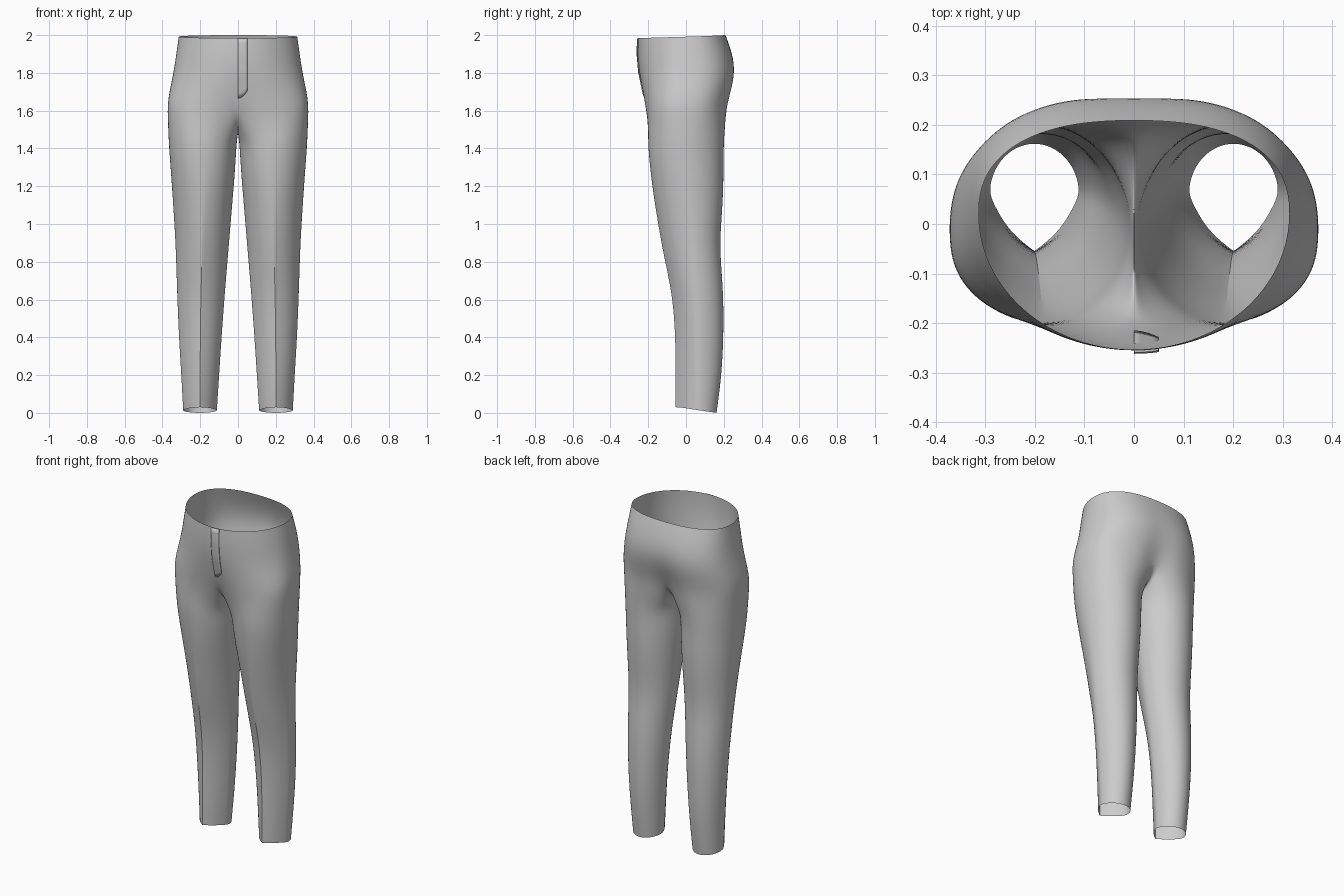
import bpy, bmesh, math

cube = bpy.data.objects.get("Cube")
if cube:
    bpy.data.objects.remove(cube)

cloth = bpy.data.materials.new("grey_cloth")
cloth.use_nodes = True
GREY = (0.6, 0.6, 0.6, 1)
cloth.diffuse_color = GREY
cloth.node_tree.nodes["Principled BSDF"].inputs["Base Color"].default_value = GREY

# Leg sections: height, inner x, outer x, front y, back y, middle y, crease
LEG = [(0.0, .11, .292, -.055, .163, .06, .6),
       (0.2, .098, .302, -.056, .19, .06, .6),
       (0.4, .085, .315, -.056, .2, .06, .55),
       (0.6, .07, .323, -.07, .2, .05, .5),
       (0.75, .058, .328, -.1, .19, .04, .4),
       (0.9, .045, .333, -.132, .18, .03, .35),
       (1.05, .033, .342, -.158, .192, .02, .25),
       (1.2, .02, .352, -.182, .2, .01, .12),
       (1.32, .012, .36, -.194, .2, 0, 0),
       (1.42, .006, .368, -.203, .202, -.01, 0)]

# Hip sections: height, half width, front y, back y, middle y,
# front roundness, back roundness, cleft depth
HIP = [(1.62, .376, -.222, .226, -.02, 2.5, 2.6, .04),
       (1.70, .365, -.236, .246, -.01, 2.2, 2.6, .02),
       (1.80, .343, -.252, .265, 0, 2.0, 2.6, .006),
       (1.90, .328, -.258, .248, .01, 2.0, 2.5, 0),
       (2.00, .315, -.255, .21, .02, 2.0, 2.4, 0)]

# Seam between the legs, back to front (y, z)
CROTCH = [(.145, 1.555), (.09, 1.51), (.02, 1.488),
          (-.05, 1.482), (-.11, 1.5), (-.165, 1.55)]
OUT = 18      # columns around the outside of one leg


def leg_ring(z, inner, outer, front, back, mid, crease):
    ring = []
    for k in range(24):
        a = math.radians(15 * k - 45)
        s, c = math.sin(a), math.cos(a)
        r = 1
        if c > 0:     # pinch the front into a pressed crease
            r += crease * (1 / (abs(s) + c) - 1)
        depth = mid - front if c > 0 else back - mid
        x = (inner + outer) / 2 + (outer - inner) / 2 * s * r
        lift = .015 * (1 + c) if z == 0 else 0
        ring.append((x, mid - depth * c * r, z + lift))
    return ring


def hip_point(row, t):
    z, half, front, back, mid, nf, nb, cleft = row
    a = math.pi * t
    s, c = max(math.sin(a), 0), math.cos(a)
    if t in (0, 1):
        s = 0
    n = nf if c > 0 else nb
    depth = mid - front if c > 0 else back - mid
    x = half * s ** (2 / n)
    y = mid - math.copysign(depth * abs(c) ** (2 / n), c)
    dip = cleft * math.exp(-(x / .07) ** 2)
    y += dip * .5 if c > 0 else -dip
    if z == 2:
        z -= .008 * (1 + c)
    return (x, y, z)


def hip_ring(row):
    return [hip_point(row, j / (OUT - 1)) for j in range(OUT)]


def finish(obj, levels):
    bpy.context.collection.objects.link(obj)
    obj.data.materials.append(cloth)
    bpy.context.view_layer.objects.active = obj
    obj.select_set(True)
    bpy.ops.object.shade_smooth_by_angle(angle=math.radians(40))
    obj.select_set(False)
    sub = obj.modifiers.new("smooth", "SUBSURF")
    sub.levels = sub.render_levels = levels


# Trousers: one half lofted ring by ring, then mirrored
rings = [leg_ring(*row) for row in LEG]
seam = hip_ring(HIP[0]) + [(0, y, z) for y, z in CROTCH]
blend = [tuple((p + q) / 2 for p, q in zip(a, b)) for a, b in zip(rings[-1], seam)]
rings += [blend, seam] + [hip_ring(row) for row in HIP[1:]]

bm = bmesh.new()
sharp = bm.edges.layers.float.new("crease_edge")
loops = [[bm.verts.new(p) for p in ring] for ring in rings]
for low, high in zip(loops, loops[1:]):
    closed = len(high) == 24
    for k in range(24 if closed else OUT - 1):
        n = (k + 1) % 24
        bm.faces.new((low[k], low[n], high[n], high[k]))
for i in range(7):    # pressed crease down the front of the leg
    bm.edges.get((loops[i][3], loops[i + 1][3]))[sharp] = .8 - .09 * i
mesh = bpy.data.meshes.new("trousers")
bm.to_mesh(mesh)
bm.free()
trousers = bpy.data.objects.new("trousers", mesh)
mirror = trousers.modifiers.new("mirror", "MIRROR")
mirror.use_clip = True
mirror.merge_threshold = .001
finish(trousers, 2)


# Fly: a thin flap laid over the front, rounded at the foot
def front_y(x, z):
    for a, b in zip(HIP, HIP[1:]):
        if z <= b[0]:
            f = (z - a[0]) / (b[0] - a[0])
            _, half, front, _, mid, n, _, cleft = [p + (q - p) * f for p, q in zip(a, b)]
            y = mid - (mid - front) * (1 - (x / half) ** n) ** (1 / n)
            return y + cleft * .5 * math.exp(-(x / .07) ** 2)


bm = bmesh.new()
rows = []
for i in range(13):
    row = []
    for j in range(5):
        x = .05 * j / 4
        foot = 1.665 + .04 * (j / 4) ** 2
        z = foot + (1.982 - foot) * i / 12
        row.append(bm.verts.new((x, front_y(x, z) - .004, z)))
    rows.append(row)
for a, b in zip(rows, rows[1:]):
    for j in range(4):
        bm.faces.new((a[j], a[j + 1], b[j + 1], b[j]))
mesh = bpy.data.meshes.new("fly_flap")
bm.to_mesh(mesh)
bm.free()
fly = bpy.data.objects.new("fly_flap", mesh)
solid = fly.modifiers.new("thickness", "SOLIDIFY")
solid.thickness = .005
finish(fly, 0)
